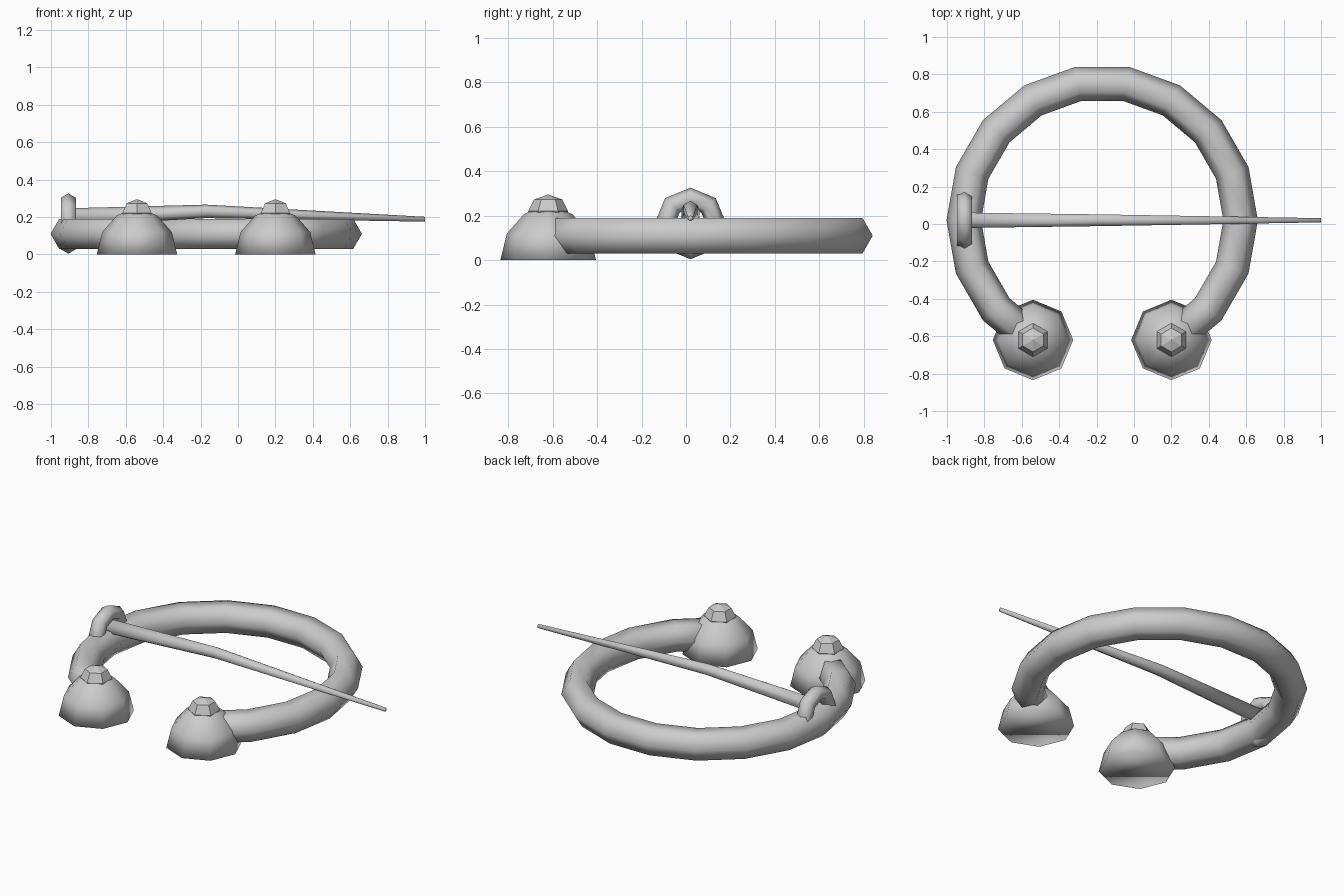
import bpy, bmesh, math
from mathutils import Vector, Matrix

if "Cube" in bpy.data.objects:
    bpy.data.objects.remove(bpy.data.objects["Cube"])

metal = bpy.data.materials.new("grey metal")
metal.diffuse_color = (0.6, 0.6, 0.6, 1)
metal.use_nodes = True
metal.node_tree.nodes["Principled BSDF"].inputs["Base Color"].default_value = metal.diffuse_color

CX, CY, RZ = -0.17, 0.02, 0.11      # ring centre
RING_R, TUBE_R = 0.74, 0.0924


def finish(name, bm, smooth):
    bmesh.ops.recalc_face_normals(bm, faces=bm.faces)
    for f in bm.faces:
        f.smooth = smooth
    me = bpy.data.meshes.new(name)
    bm.to_mesh(me)
    bm.free()
    me.materials.append(metal)
    ob = bpy.data.objects.new(name, me)
    bpy.context.collection.objects.link(ob)
    return ob


def skin(name, loops, smooth, closed=False):
    """Bridge equal-sided point loops; cap the ends unless closed."""
    bm = bmesh.new()
    vs = [[bm.verts.new(p) for p in lp] for lp in loops]
    n = len(vs[0])
    pairs = list(zip(vs, vs[1:])) + ([(vs[-1], vs[0])] if closed else [])
    for a, b in pairs:
        for i in range(n):
            j = (i + 1) % n
            bm.faces.new((a[i], a[j], b[j], b[i]))
    if not closed:
        bm.faces.new(vs[0])
        bm.faces.new(vs[-1])
    bmesh.ops.remove_doubles(bm, verts=bm.verts, dist=1e-5)
    return finish(name, bm, smooth)


def section(centre, u, v, r, sides):
    return [centre + r * (u * math.cos(t) + v * math.sin(t))
            for t in (2 * math.pi * i / sides for i in range(sides))]


X, Y, Z = Vector((1, 0, 0)), Vector((0, 1, 0)), Vector((0, 0, 1))

# Open hoop: six-sided tube swept through 300 degrees
loops = []
for a in range(-60, 241, 20):
    d = X * math.cos(math.radians(a)) + Y * math.sin(math.radians(a))
    loops.append(section(Vector((CX, CY, RZ)) + d * RING_R, d, Z, TUBE_R, 6))
skin("hoop", loops, True)

# Domed terminals, each with a faceted knob on top
for side, label in ((-1, "left"), (1, "right")):
    c = Vector((CX + side * 0.37, CY - 0.64, 0))
    dome = [(0.215, 0.0), (0.186, 0.12), (0.1075, 0.208), (0.04, 0.235)]
    skin(label + "_terminal", [section(c + Z * z, X, Y, r, 8) for r, z in dome], True)
    bm = bmesh.new()
    bmesh.ops.create_uvsphere(bm, u_segments=6, v_segments=4, radius=1,
                              matrix=Matrix.Translation(c + Z * 0.22)
                              @ Matrix.Diagonal((0.09, 0.09, 0.075, 1)))
    finish(label + "_knob", bm, False)

# Pin loop wrapped around the hoop
loops = []
for a in range(0, 360, 45):
    d = Y * math.cos(math.radians(a)) + Z * math.sin(math.radians(a))
    loops.append(section(Vector((-0.907, CY, 0.165)) + d * 0.115, d, X, 0.046, 6))
skin("pin_loop", loops, True, closed=True)

# Long tapering pin, slightly arched
pin = [(-0.89, 0.2, 0.047), (-0.17, 0.23, 0.036), (1.0, 0.188, 0.013)]
skin("pin", [section(Vector((x, CY, z)), Z, Y, r, 6) for x, z, r in pin], True)
